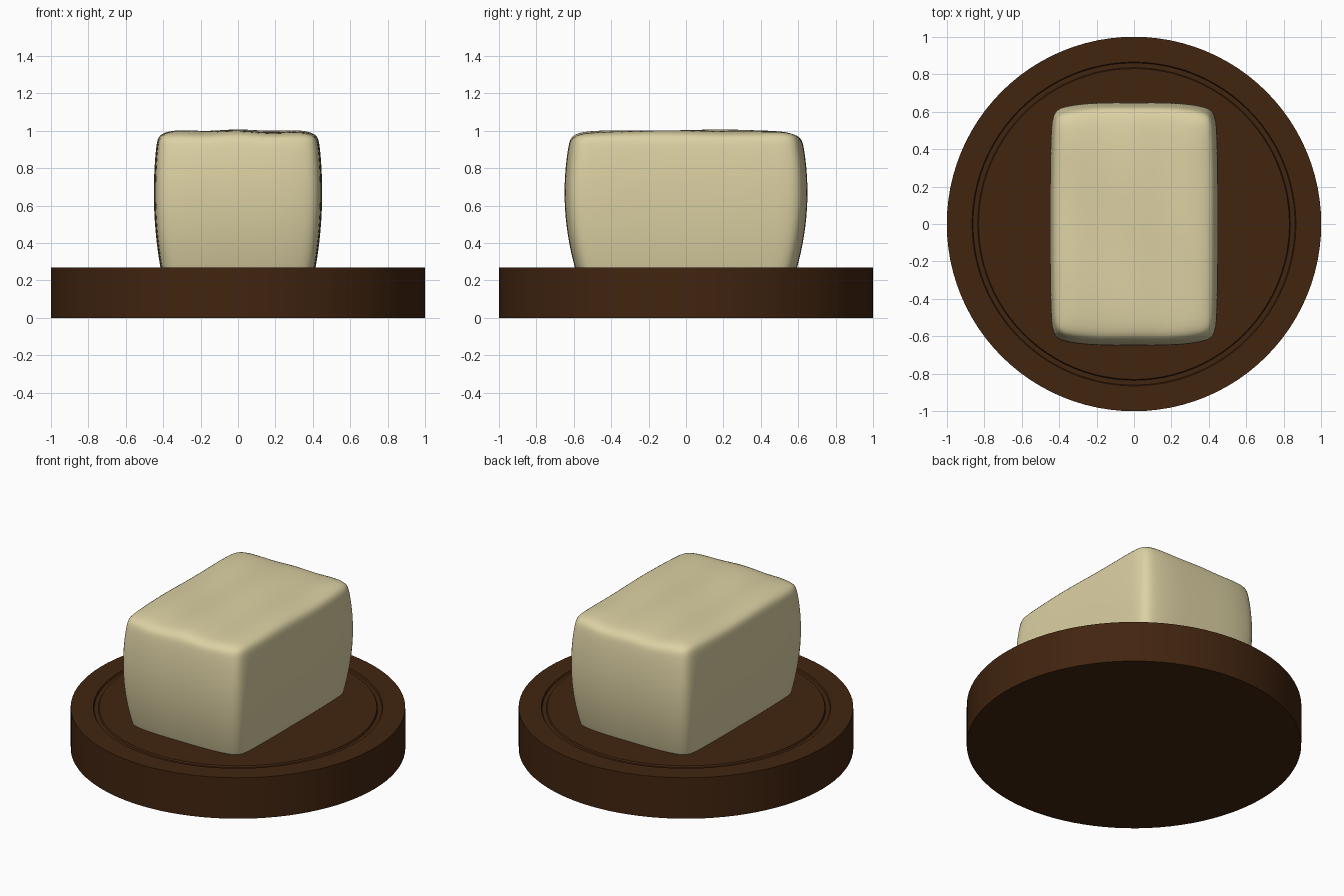
import bpy
import bmesh
from math import cos, sin, pi, radians

cube = bpy.data.objects.get("Cube")
if cube:
    bpy.data.objects.remove(cube, do_unlink=True)


def material(name, rgb):
    mat = bpy.data.materials.new(name)
    mat.use_nodes = True
    mat.diffuse_color = (*rgb, 1)
    bsdf = mat.node_tree.nodes["Principled BSDF"]
    bsdf.inputs["Base Color"].default_value = (*rgb, 1)
    bsdf.inputs["Roughness"].default_value = 0.6
    return mat


def add_object(name, bm, mat, angle):
    bmesh.ops.recalc_face_normals(bm, faces=bm.faces)
    mesh = bpy.data.meshes.new(name)
    bm.to_mesh(mesh)
    bm.free()
    mesh.materials.append(mat)
    obj = bpy.data.objects.new(name, mesh)
    bpy.context.collection.objects.link(obj)
    bpy.ops.object.select_all(action="DESELECT")
    obj.select_set(True)
    bpy.context.view_layer.objects.active = obj
    bpy.ops.object.shade_smooth_by_angle(angle=radians(angle))
    return obj


dark_wood = material("dark_brown", (0.054, 0.018, 0.005))
cream = material("pale_cream", (0.72, 0.64, 0.37))

# Round plate: lathed profile with a shallow ring groove on top
profile = [(0, 0), (1, 0), (1, 0.27), (0.865, 0.27), (0.86, 0.26),
           (0.835, 0.26), (0.83, 0.27), (0, 0.27)]
bm = bmesh.new()
verts = [bm.verts.new((r, 0, z)) for r, z in profile]
edges = [bm.edges.new(pair) for pair in zip(verts, verts[1:])]
bmesh.ops.spin(bm, geom=verts + edges, axis=(0, 0, 1), cent=(0, 0, 0),
               angle=2 * pi, steps=96, use_duplicate=False)
bmesh.ops.remove_doubles(bm, verts=bm.verts, dist=0.0005)
add_object("plate", bm, dark_wood, 30)

# Soft block: gridded box with bulging sides and a gently wavy top
BASE, TOP = 0.2, 1.0
bm = bmesh.new()
bmesh.ops.create_cube(bm, size=2)
bmesh.ops.subdivide_edges(bm, edges=bm.edges, cuts=9, use_grid_fill=True)
for vert in bm.verts:
    u, v, w = vert.co
    z = BASE + (TOP - BASE) * (w + 1) / 2
    bulge = ((z - 0.67) / 0.4) ** 2
    x = u * (0.45 - 0.035 * bulge) * (1 - 0.03 * v ** 4)
    y = v * (0.65 - 0.055 * bulge) * (1 - 0.06 * u ** 4)
    if w > 0.99:
        z += 0.005 * cos(pi * u / 0.4) + 0.004 * sin(5 * v + 3 * u)
        z -= 0.02 * max(abs(u), abs(v)) ** 6
    vert.co = (x, y, z)
block = add_object("soft_block", bm, cream, 180)
smooth = block.modifiers.new("rounding", "SUBSURF")
smooth.levels = smooth.render_levels = 2
